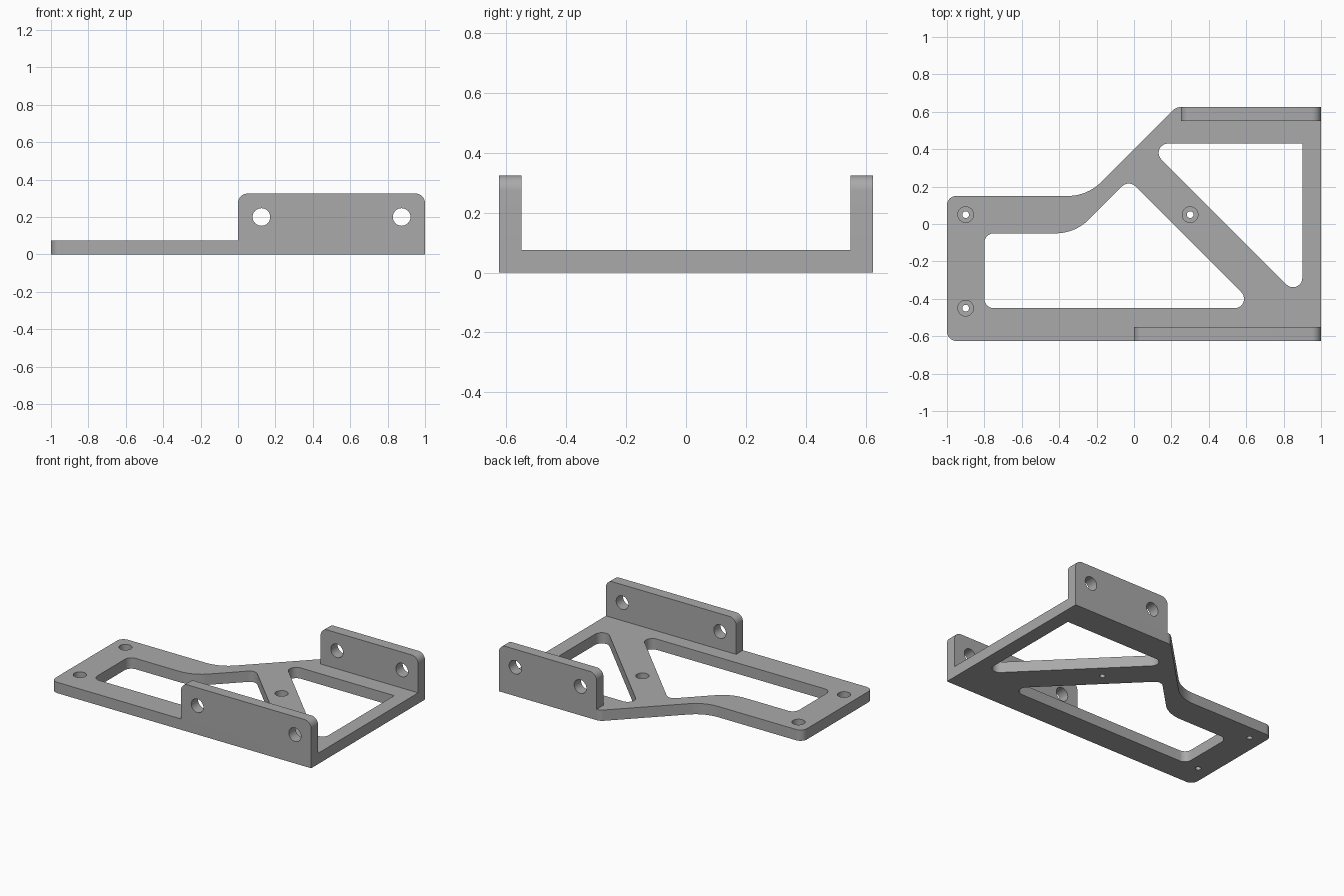
import bpy, bmesh, math
from mathutils import Vector, Matrix

cube = bpy.data.objects.get("Cube")
if cube:
    bpy.data.objects.remove(cube)

THICK = 0.075
HALF = 0.625
TOP = 0.325

grey = bpy.data.materials.new("grey metal")
grey.use_nodes = True
colour = (0.4, 0.4, 0.4, 1)
grey.diffuse_color = colour
grey.node_tree.nodes["Principled BSDF"].inputs["Base Color"].default_value = colour


def fillet(corners, steps=10):
    """Round each (x, y, radius) corner of a closed outline."""
    out = []
    for i, (x, y, r) in enumerate(corners):
        p = Vector((x, y))
        if r == 0:
            out.append(p)
            continue
        a = (Vector(corners[i - 1][:2]) - p).normalized()
        b = (Vector(corners[(i + 1) % len(corners)][:2]) - p).normalized()
        half = a.angle(b) / 2
        centre = p + (a + b).normalized() * r / math.sin(half)
        start = p + a * r / math.tan(half) - centre
        end = p + b * r / math.tan(half) - centre
        sweep = start.angle_signed(end)
        for k in range(steps + 1):
            out.append(centre + Matrix.Rotation(-sweep * k / steps, 2) @ start)
    return out


def circle(x, y, r, n=32):
    return [Vector((x + r * math.cos(math.tau * k / n),
                    y + r * math.sin(math.tau * k / n))) for k in range(n)]


def prism(name, outline, low, high, upright=False):
    """Extrude an outline along z, or along y when upright."""
    bm = bmesh.new()
    place = (lambda p: (p.x, low, p.y)) if upright else (lambda p: (p.x, p.y, low))
    face = bm.faces.new([bm.verts.new(place(p)) for p in outline])
    grown = bmesh.ops.extrude_face_region(bm, geom=[face])["geom"]
    shift = Vector((0, high - low, 0)) if upright else Vector((0, 0, high - low))
    bmesh.ops.translate(bm, vec=shift, verts=[v for v in grown if isinstance(v, bmesh.types.BMVert)])
    bmesh.ops.recalc_face_normals(bm, faces=bm.faces)
    mesh = bpy.data.meshes.new(name)
    bm.to_mesh(mesh)
    bm.free()
    mesh.materials.append(grey)
    obj = bpy.data.objects.new(name, mesh)
    bpy.context.collection.objects.link(obj)
    return obj


def cut(obj, cutters):
    """Subtract the cutters, then remove them."""
    bpy.context.view_layer.objects.active = obj
    for c in cutters:
        mod = obj.modifiers.new("cut", "BOOLEAN")
        mod.operation = "DIFFERENCE"
        mod.solver = "EXACT"
        mod.object = c
        bpy.ops.object.modifier_apply(modifier=mod.name)
        bpy.data.objects.remove(c)


def smooth(obj):
    bpy.ops.object.select_all(action="DESELECT")
    obj.select_set(True)
    bpy.context.view_layer.objects.active = obj
    bpy.ops.object.shade_smooth_by_angle(angle=math.radians(30))


# Base plate with a narrow arm on the right and a diagonal edge
R = 0.05
plate = prism("base_plate", fillet([
    (-1, -HALF, R), (1, -HALF, 0), (1, HALF, 0), (0.225, HALF, 0.06),
    (-0.25, 0.15, 0.25), (-1, 0.15, R)]), 0, THICK)

# Two pockets leave a diagonal brace between them
brace_low, brace_high, edge = 0.209, 0.491, 0.265
peak = (brace_low - edge) / 2
arm_pocket = fillet([
    (-0.8, -0.45, R), (brace_low + 0.45, -0.45, R), (peak, peak + edge, R),
    (-0.05 - edge, -0.05, 0.25), (-0.8, -0.05, R)])
corner_pocket = fillet([
    (brace_high - 0.43, 0.43, R), (0.9, brace_high - 0.9, R), (0.9, 0.43, 0)])
cutters = [prism("pocket_cutter", o, -0.1, 0.2) for o in (arm_pocket, corner_pocket)]

# Counterbored screw holes
for x, y in ((-0.9, 0.05), (-0.9, -0.45), (0.3, 0.05)):
    cutters.append(prism("bore_cutter", circle(x, y, 0.018), -0.1, 0.2))
    cutters.append(prism("head_cutter", circle(x, y, 0.042), 0.025, 0.2))
cut(plate, cutters)
smooth(plate)

# Upright mounting flanges with two holes each
for name, left, low in (("front_flange", 0, -HALF), ("rear_flange", 0.25, HALF - THICK)):
    flange = prism(name, fillet([
        (left, THICK, 0), (1, THICK, 0), (1, TOP, R), (left, TOP, R)]),
        low, low + THICK, upright=True)
    cut(flange, [prism("hole_cutter", circle(x, 0.2, 0.047), low - 0.1, low + 0.2, upright=True)
                 for x in (left + 0.125, 0.875)])
    smooth(flange)
